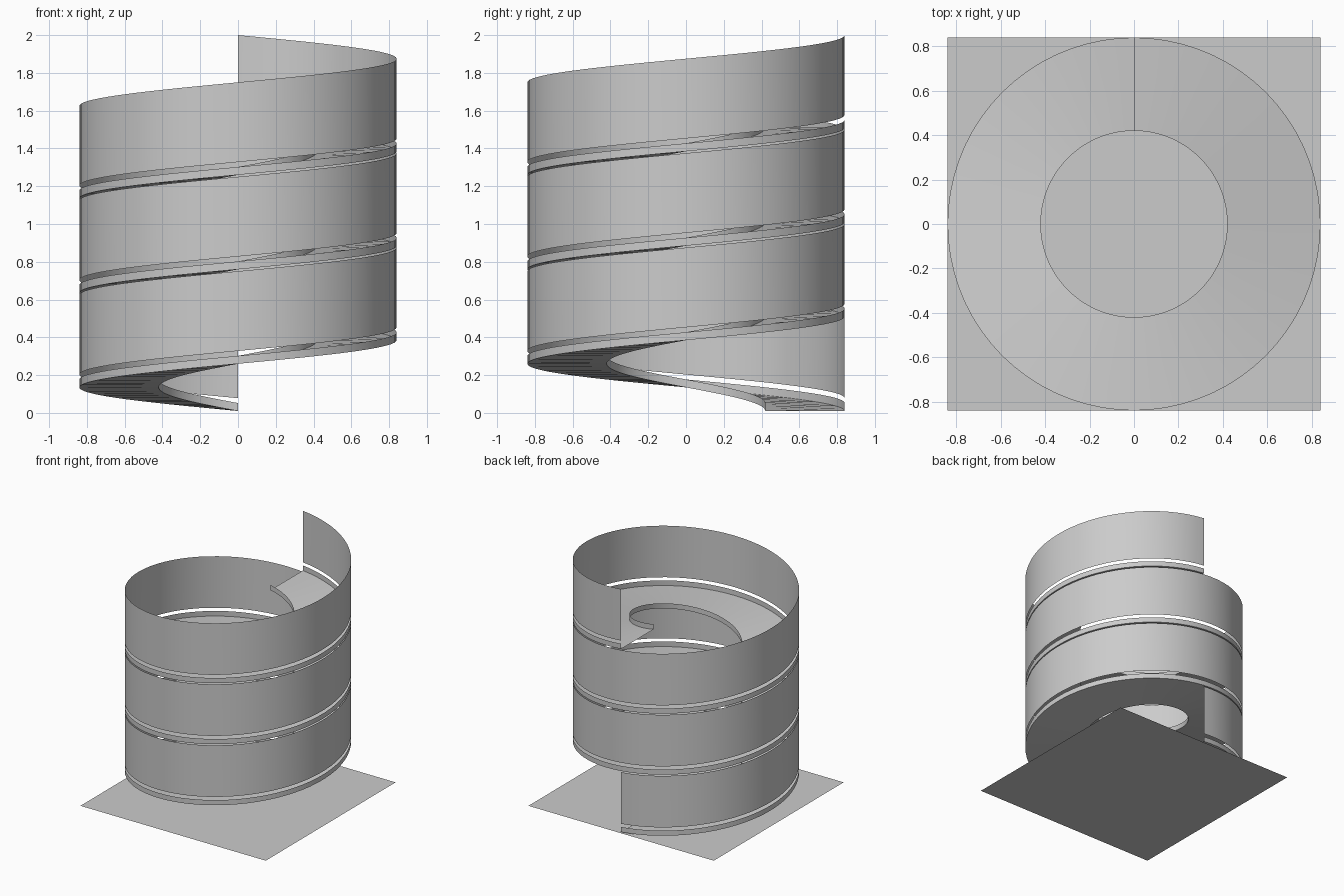
import bpy, bmesh, math

if "Cube" in bpy.data.objects:
    bpy.data.objects.remove(bpy.data.objects["Cube"])

R_IN, R_OUT = 0.42, 0.84
PITCH, TURNS, SEG = 0.5, 3, 72


def spiral(name, a, b):
    """Sweep the segment a-b, each (radius, height), along the rising spiral."""
    bm = bmesh.new()
    prev = None
    for i in range(TURNS * SEG + 1):
        t = i / SEG
        ang = math.pi / 2 + 2 * math.pi * t
        row = [bm.verts.new((r * math.cos(ang), r * math.sin(ang), z + PITCH * t))
               for r, z in (a, b)]
        if prev:
            bm.faces.new((prev[0], row[0], row[1], prev[1]))
        prev = row
    me = bpy.data.meshes.new(name)
    bm.to_mesh(me)
    bm.free()
    for p in me.polygons:
        p.use_smooth = True
    ob = bpy.data.objects.new(name, me)
    bpy.context.collection.objects.link(ob)
    return ob


# ramp floor with low curbs on both edges
LOW, HIGH = 0.01, 0.052
spiral("ramp_floor", (R_OUT, LOW), (R_IN, LOW))
spiral("outer_curb", (R_OUT, LOW), (R_OUT, HIGH))
spiral("inner_curb", (R_IN, HIGH), (R_IN, LOW))

# tall outer wall, floating just above the curb
spiral("outer_wall", (R_OUT, 0.078), (R_OUT, 0.5))

# base sheet
bpy.ops.mesh.primitive_plane_add(size=2 * R_OUT, location=(0, 0, 0))
bpy.context.object.name = "base_sheet"
